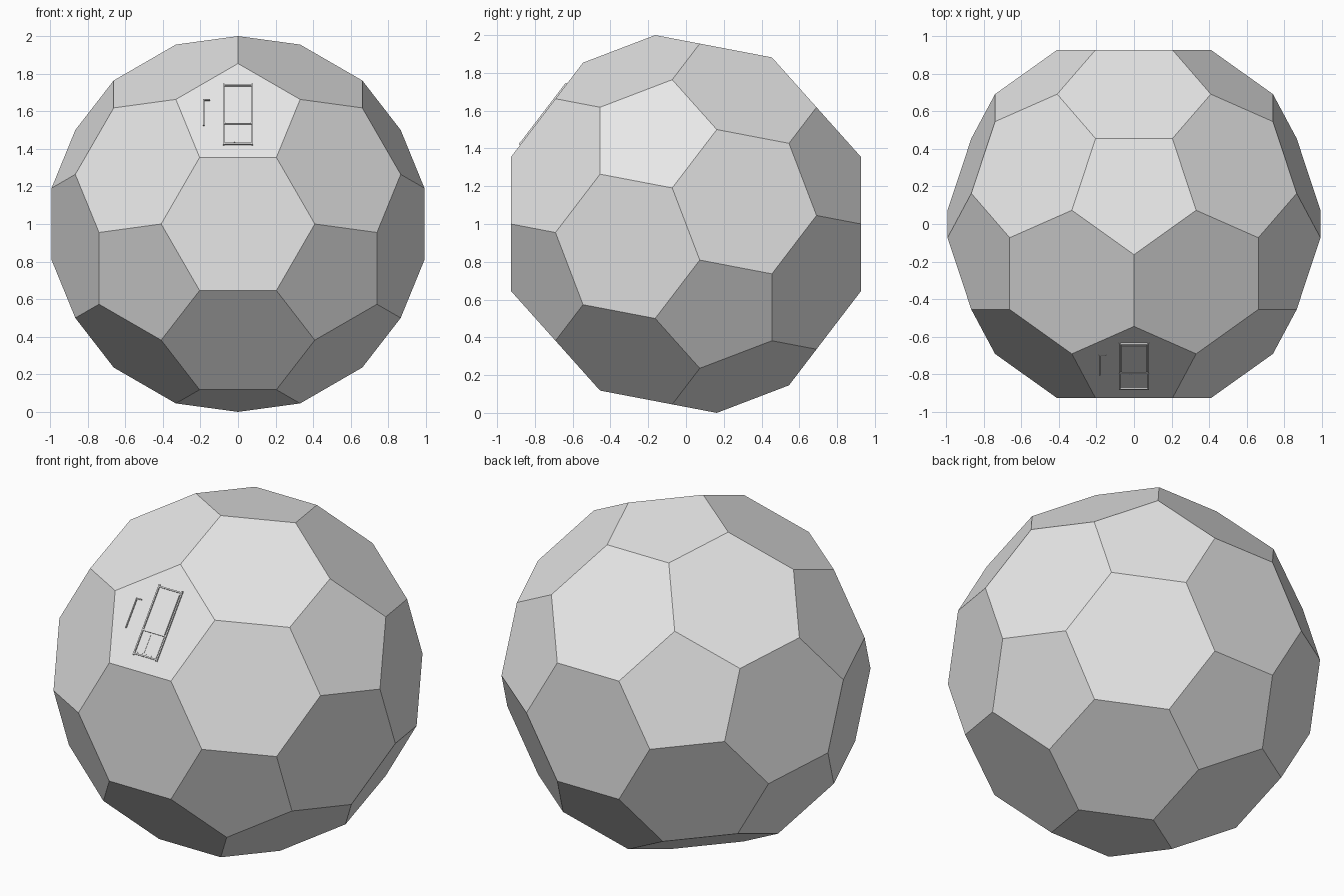
import bpy, bmesh, math
from mathutils import Vector, Matrix

cube = bpy.data.objects.get("Cube")
if cube:
    bpy.data.objects.remove(cube, do_unlink=True)

grey = bpy.data.materials.new("light grey")
grey.use_nodes = True
colour = (0.8, 0.8, 0.8, 1)
grey.diffuse_color = colour
grey.node_tree.nodes["Principled BSDF"].inputs["Base Color"].default_value = colour


def finish(bm, name):
    mesh = bpy.data.meshes.new(name)
    bm.to_mesh(mesh)
    bm.free()
    mesh.materials.append(grey)
    obj = bpy.data.objects.new(name, mesh)
    bpy.context.collection.objects.link(obj)
    return obj


# Icosahedron turned so one triangle faces the front with a corner upwards
ico = bmesh.new()
bmesh.ops.create_icosphere(ico, subdivisions=1, radius=1)
ico.faces.ensure_lookup_table()
face = ico.faces[0]
front = face.calc_center_median().normalized()
up = (face.verts[0].co - face.calc_center_median()).normalized()
side = up.cross(front)
turn = Matrix((side, -front, up))

# Cut every corner at a third of each edge: pentagons and hexagons
points = []
for edge in ico.edges:
    a, b = (turn @ v.co for v in edge.verts)
    points += [a.lerp(b, 1 / 3), a.lerp(b, 2 / 3)]
ico.free()
scale = 1 / max(p.z for p in points)
ball = bmesh.new()
for p in points:
    ball.verts.new(p * scale + Vector((0, 0, 1)))
bmesh.ops.convex_hull(ball, input=ball.verts)
bmesh.ops.dissolve_limit(ball, angle_limit=math.radians(2),
                         verts=ball.verts, edges=ball.edges)
bmesh.ops.recalc_face_normals(ball, faces=ball.faces)

# Local frame of the upper front pentagon, measured from its lower edge
panel = max((f for f in ball.faces if len(f.verts) == 5),
            key=lambda f: f.normal.dot(Vector((0, -0.8, 0.6))))
out = panel.normal.copy()
across = Vector((1, 0, 0))
along = out.cross(across)
low = min(panel.verts, key=lambda v: v.co.z).co
origin = Vector((0, low.y, low.z))
finish(ball, "faceted_ball")


def plate(name, x0, x1, s0, s1, height):
    """Thin box standing on the pentagon."""
    bm = bmesh.new()
    bmesh.ops.create_cube(bm, size=1)
    for v in bm.verts:
        x = x0 + (v.co.x + 0.5) * (x1 - x0)
        s = s0 + (v.co.y + 0.5) * (s1 - s0)
        h = -0.003 + (v.co.z + 0.5) * (height + 0.003)
        v.co = origin + across * x + along * s + out * h
    bmesh.ops.recalc_face_normals(bm, faces=bm.faces)
    return finish(bm, name)


# Hatch frame, its raised upper leaf and its low lower leaf
for label, x in (("right", -0.08), ("left", 0.072)):
    plate(label + "_hatch_post", x, x + 0.008, 0.08, 0.49, 0.008)
for label, s in (("bottom", 0.085), ("middle", 0.222), ("top", 0.475)):
    plate(label + "_hatch_rail", -0.08, 0.08, s, s + 0.008, 0.009)
plate("upper_leaf", -0.066, 0.066, 0.23, 0.465, 0.006)
plate("lower_leaf", -0.066, 0.066, 0.1, 0.215, 0.002)
plate("lower_leaf_rib", -0.02, -0.016, 0.1, 0.215, 0.004)

# Slim handle beside the hatch
plate("handle_bar", -0.185, -0.179, 0.21, 0.385, 0.008)
plate("handle_top", -0.185, -0.15, 0.379, 0.385, 0.008)
